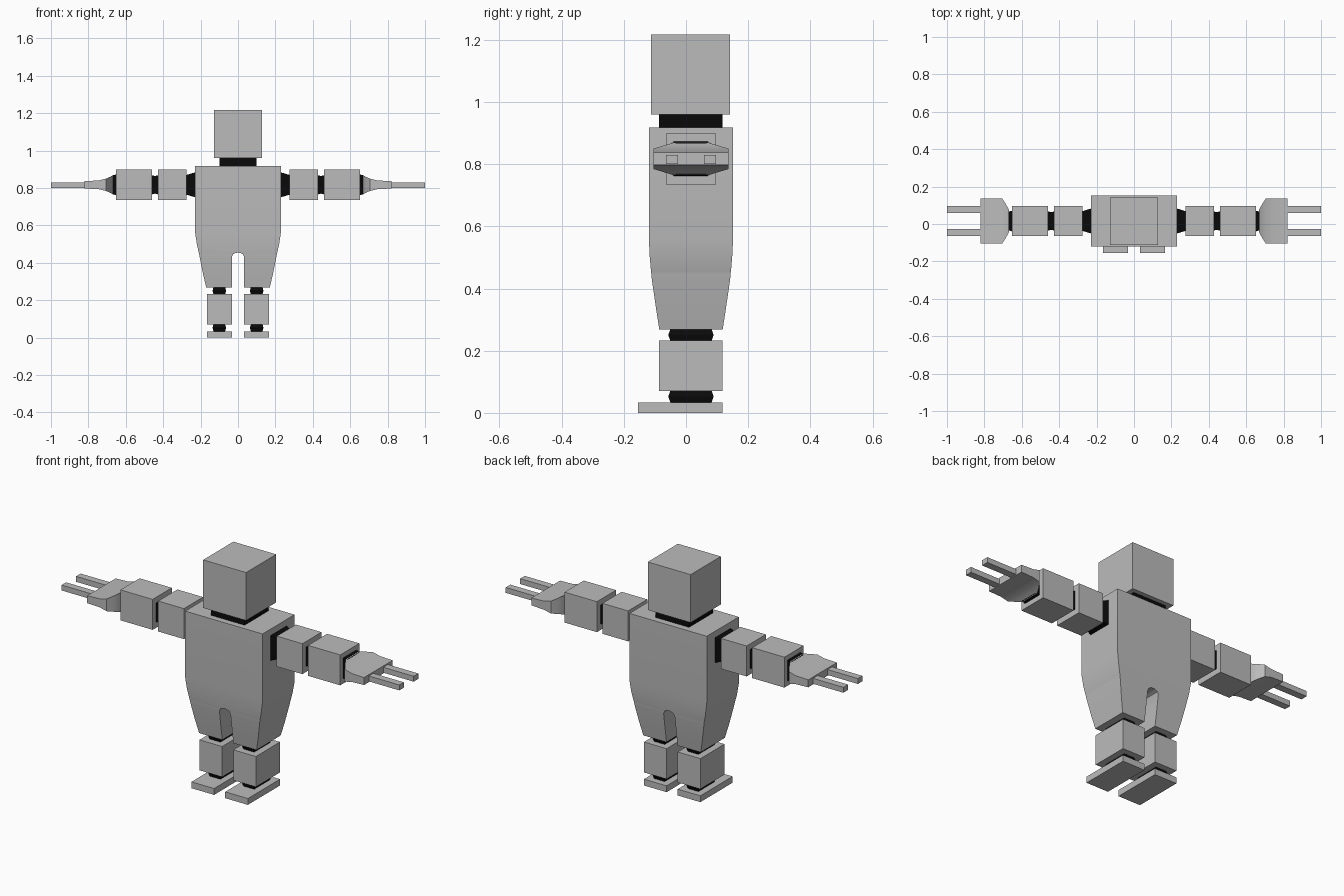
import bpy, bmesh, math

if "Cube" in bpy.data.objects:
    bpy.data.objects.remove(bpy.data.objects["Cube"])

def material(name, v):
    m = bpy.data.materials.new(name)
    m.diffuse_color = (v, v, v, 1)
    m.use_nodes = True
    m.node_tree.nodes["Principled BSDF"].inputs["Base Color"].default_value = m.diffuse_color
    return m

GREY = material("plain grey", 0.5)
BLACK = material("joint black", 0.003)
CY = 0.016  # depth centre of the body

def finish(name, bm, mat, mirror=False, smooth=False):
    bmesh.ops.recalc_face_normals(bm, faces=bm.faces)
    mesh = bpy.data.meshes.new(name)
    bm.to_mesh(mesh)
    bm.free()
    mesh.materials.append(mat)
    ob = bpy.data.objects.new(name, mesh)
    bpy.context.collection.objects.link(ob)
    if mirror:
        mod = ob.modifiers.new("Mirror", 'MIRROR')
        mod.merge_threshold = 0.0005
    if smooth:
        bpy.ops.object.select_all(action='DESELECT')
        ob.select_set(True)
        bpy.context.view_layer.objects.active = ob
        bpy.ops.object.shade_smooth_by_angle(angle=math.radians(35))
    return ob

def loft(name, axis, sections, mat, mirror=True, smooth=False):
    """Rectangular sections (t, a0, a1, b0, b1) along x (a=y, b=z) or z (a=x, b=y)."""
    bm = bmesh.new()
    rings = []
    for t, a0, a1, b0, b1 in sections:
        pts = [(a0, b0), (a1, b0), (a1, b1), (a0, b1)]
        rings.append([bm.verts.new((t, a, b) if axis == 'x' else (a, b, t)) for a, b in pts])
    for r, s in zip(rings, rings[1:]):
        for i in range(4):
            j = (i + 1) % 4
            bm.faces.new((r[i], r[j], s[j], s[i]))
    bm.faces.new(rings[0])
    bm.faces.new(rings[-1])
    return finish(name, bm, mat, mirror, smooth)

def box(name, x0, x1, y0, y1, z0, z1, mat=GREY, mirror=True):
    return loft(name, 'z', [(z0, x0, x1, y0, y1), (z1, x0, x1, y0, y1)], mat, mirror)

# Head and neck
box("head", -0.127, 0.127, -0.113, 0.142, 0.96, 1.217, mirror=False)
box("neck", -0.1, 0.1, -0.087, 0.117, 0.915, 0.963, BLACK, mirror=False)

# Torso with tapering thighs and an arched crotch: (z, inner x, outer x, half depth)
rows = [(0.268, 0.033, 0.170, 0.102), (0.34, 0.033, 0.187, 0.113),
        (0.43, 0.033, 0.205, 0.126), (0.445, 0.027, 0.208, 0.1275),
        (0.452, 0.014, 0.209, 0.128), (0.455, 0.0, 0.21, 0.1285),
        (0.50, 0.0, 0.220, 0.1325), (0.56, 0.0, 0.229, 0.1355), (0.918, 0.0, 0.229, 0.1355)]
bm = bmesh.new()
rings = [[bm.verts.new(p) for p in ((xi, CY - d, z), (xo, CY - d, z), (xo, CY + d, z), (xi, CY + d, z))]
         for z, xi, xo, d in rows]
for k, (r, s) in enumerate(zip(rings, rings[1:])):
    for i in range(4 if rows[k][1] > 0 else 3):
        j = (i + 1) % 4
        bm.faces.new((r[i], r[j], s[j], s[i]))
bm.faces.new(rings[0])
bm.faces.new(rings[-1])
finish("torso", bm, GREY, mirror=True, smooth=True)

# Legs: knee and ankle joints, shin, foot
for name, z0, z1 in (("knee_joint", 0.231, 0.27), ("ankle_joint", 0.033, 0.072)):
    secs = [(z, 0.1 - w, 0.1 + w, CY - d, CY + d)
            for z, w, d in ((z0, 0.031, 0.066), ((z0 + z1) / 2, 0.036, 0.073), (z1, 0.031, 0.066))]
    loft(name, 'z', secs, BLACK)
box("shin", 0.033, 0.167, -0.087, 0.117, 0.07, 0.233)
box("foot", 0.033, 0.167, -0.155, 0.117, 0.0, 0.034)

# Arms: joints narrow toward the hand
CZ = 0.817
def arm_joint(name, *steps):
    loft(name, 'x', [(x, CY - r, CY + r, CZ - r, CZ + r) for x, r in steps], BLACK)

arm_joint("shoulder_joint", (0.225, 0.068), (0.278, 0.052))
box("upper_arm", 0.275, 0.427, -0.065, 0.097, 0.735, 0.898)
arm_joint("elbow_joint", (0.425, 0.052), (0.443, 0.047), (0.463, 0.052))
box("forearm", 0.46, 0.651, -0.065, 0.097, 0.735, 0.898)
arm_joint("wrist_joint", (0.649, 0.056), (0.672, 0.05))

# Hand flares sideways while thinning toward the two fingers
loft("hand", 'x', [(x, CY - w, CY + w, CZ - h, CZ + h) for x, w, h in
                   ((0.667, 0.057, 0.052), (0.685, 0.09, 0.042), (0.705, 0.12, 0.033),
                    (0.745, 0.121, 0.023), (0.82, 0.121, 0.02))], GREY, smooth=True)
box("front_finger", 0.815, 1.0, -0.064, -0.026, 0.801, 0.83)
box("back_finger", 0.815, 1.0, 0.058, 0.097, 0.801, 0.83)
